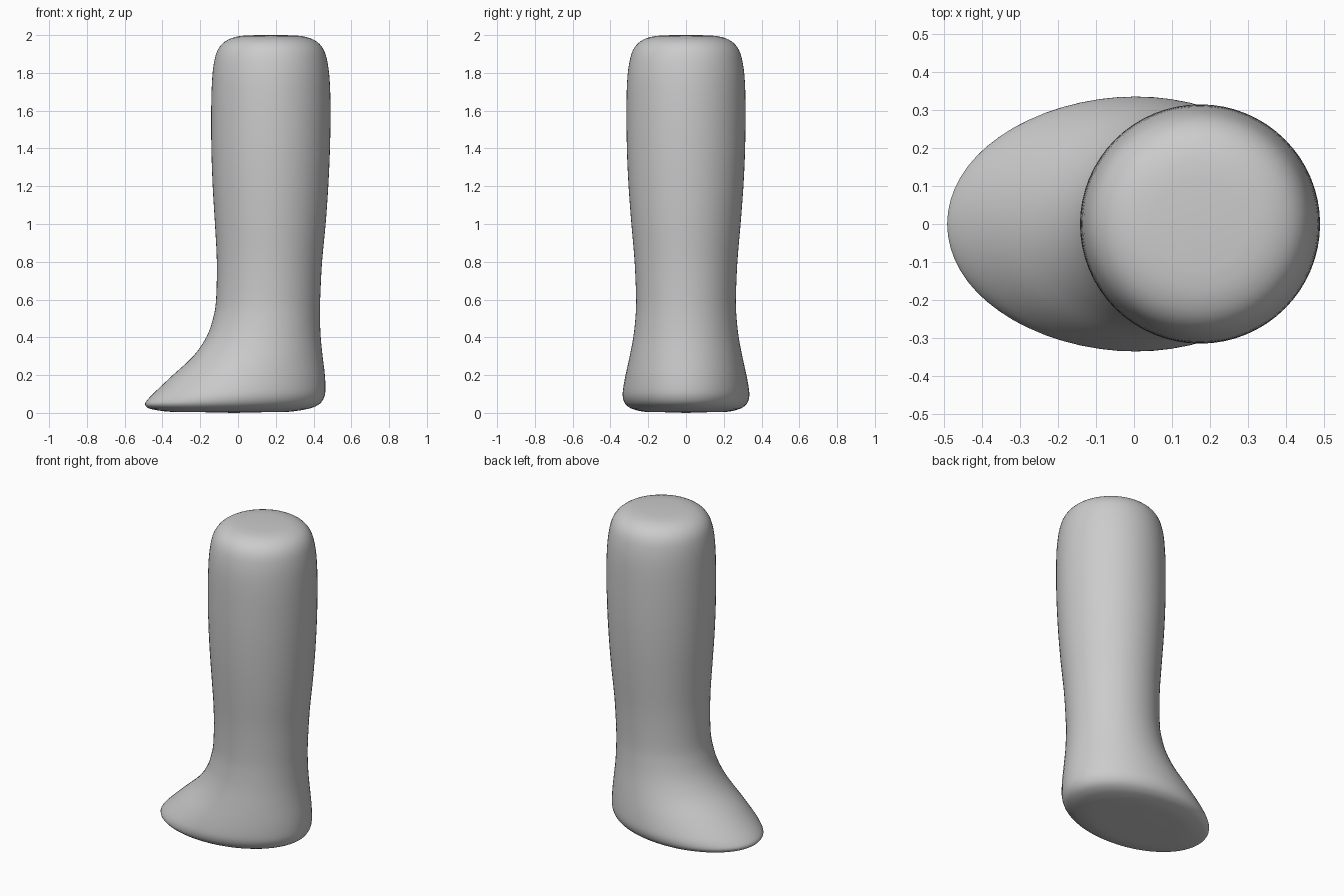
import bpy, bmesh, math
from mathutils import Vector

if "Cube" in bpy.data.objects:
    bpy.data.objects.remove(bpy.data.objects["Cube"])

# Cross-sections from sole to top: z, left x, right x, half depth
SECTIONS = [
    (0.004, -0.20, 0.15, 0.13), (0.006, -0.36, 0.27, 0.22), (0.018, -0.45, 0.355, 0.275),
    (0.03, -0.482, 0.40, 0.302), (0.05, -0.492, 0.435, 0.323), (0.08, -0.47, 0.455, 0.334),
    (0.12, -0.43, 0.463, 0.334), (0.20, -0.345, 0.46, 0.320), (0.30, -0.237, 0.448, 0.298),
    (0.40, -0.168, 0.438, 0.279), (0.50, -0.132, 0.434, 0.268), (0.60, -0.116, 0.435, 0.264),
    (0.80, -0.112, 0.445, 0.272), (1.00, -0.122, 0.464, 0.289), (1.20, -0.134, 0.478, 0.304),
    (1.40, -0.141, 0.487, 0.313), (1.60, -0.142, 0.490, 0.315), (1.75, -0.138, 0.486, 0.312),
    (1.85, -0.128, 0.475, 0.301), (1.92, -0.108, 0.455, 0.281), (1.965, -0.07, 0.418, 0.244),
    (1.99, -0.015, 0.362, 0.188), (1.999, 0.05, 0.297, 0.123),
]
SEGMENTS = 64
STEPS = 3


def spline(points, steps):
    """Smooth the section list with a Catmull-Rom curve."""
    pts = [Vector(p) for p in points]
    out = []
    for i in range(len(pts) - 1):
        a, b = pts[max(i - 1, 0)], pts[i]
        c, d = pts[i + 1], pts[min(i + 2, len(pts) - 1)]
        for s in range(steps):
            t = s / steps
            out.append(0.5 * (2 * b + (c - a) * t + (2 * a - 5 * b + 4 * c - d) * t ** 2
                              + (3 * b - a - 3 * c + d) * t ** 3))
    return out + [pts[-1]]


# Leg and foot: one loft of elliptical rings
bm = bmesh.new()
rings = []
for z, left, right, depth in spline(SECTIONS, STEPS):
    cx, rx = (left + right) / 2, (right - left) / 2
    rings.append([bm.verts.new((cx + rx * math.cos(a), depth * math.sin(a), z))
                  for a in (2 * math.pi * k / SEGMENTS for k in range(SEGMENTS))])
for lower, upper in zip(rings, rings[1:]):
    for k in range(SEGMENTS):
        n = (k + 1) % SEGMENTS
        bm.faces.new((lower[k], lower[n], upper[n], upper[k]))

# Sole and top closed with fans
for ring, tip, flip in ((rings[0], (-0.02, 0, 0.0), True), (rings[-1], (0.174, 0, 2.0), False)):
    centre = bm.verts.new(tip)
    for k in range(SEGMENTS):
        a, b = ring[k], ring[(k + 1) % SEGMENTS]
        bm.faces.new((b, a, centre) if flip else (a, b, centre))
for f in bm.faces:
    f.smooth = True
mesh = bpy.data.meshes.new("lower_leg_and_foot")
bm.to_mesh(mesh)
bm.free()
leg = bpy.data.objects.new("lower_leg_and_foot", mesh)
bpy.context.collection.objects.link(leg)
